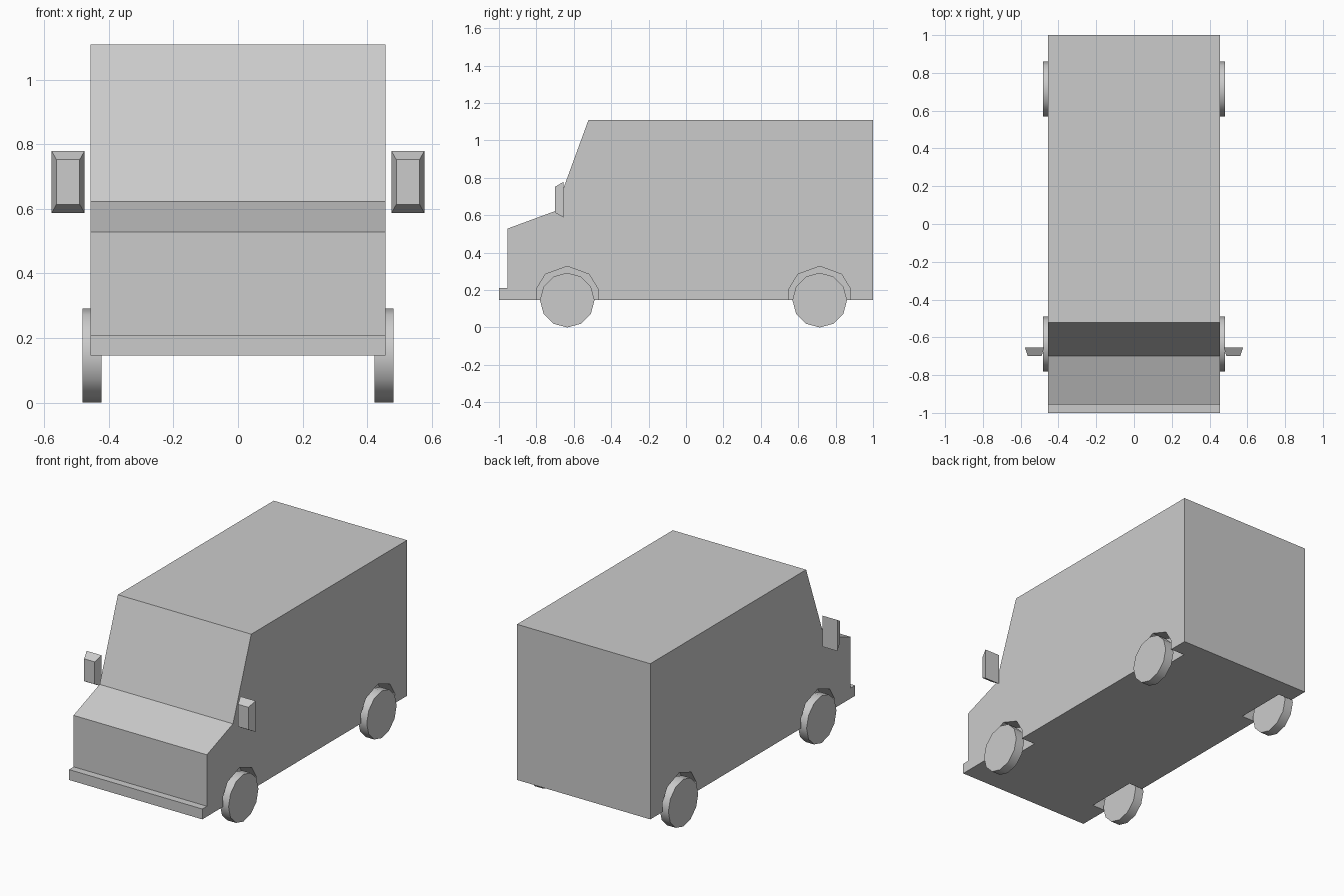
import bpy, bmesh, math

if "Cube" in bpy.data.objects:
    bpy.data.objects.remove(bpy.data.objects["Cube"])


def make_object(name, bm):
    bmesh.ops.recalc_face_normals(bm, faces=bm.faces)
    mesh = bpy.data.meshes.new(name)
    bm.to_mesh(mesh)
    bm.free()
    obj = bpy.data.objects.new(name, mesh)
    bpy.context.collection.objects.link(obj)
    return obj


def prism(name, profile, x0, x1):
    """Extrude a (y, z) profile from x0 to x1."""
    bm = bmesh.new()
    face = bm.faces.new([bm.verts.new((x0, y, z)) for y, z in profile])
    ext = bmesh.ops.extrude_face_region(bm, geom=[face])
    for v in ext["geom"]:
        if isinstance(v, bmesh.types.BMVert):
            v.co.x = x1
    return make_object(name, bm)


# Van body with bumper step, bonnet and sloping windscreen
body = prism("van_body", [
    (-1, 0.146), (-1, 0.21), (-0.955, 0.21), (-0.955, 0.528),
    (-0.70, 0.622), (-0.522, 1.108), (1, 1.108), (1, 0.146)], -0.456, 0.456)

AXLES = {"front": -0.635, "rear": 0.715}
ARCH = [(-0.165, 0.05), (-0.165, 0.205), (-0.117, 0.284), (0, 0.327),
        (0.117, 0.284), (0.165, 0.205), (0.165, 0.05)]

for end, axle_y in AXLES.items():
    for side, s in (("right", 1), ("left", -1)):
        # Wheel arch recess
        cutter = prism(f"{end}_{side}_arch_cutter",
                       [(axle_y + y, z) for y, z in ARCH], s * 0.36, s * 0.6)
        cutter.hide_render = True
        cutter.hide_set(True)
        mod = body.modifiers.new("wheel_arch", "BOOLEAN")
        mod.operation = "DIFFERENCE"
        mod.solver = "EXACT"
        mod.object = cutter

        # Twelve-sided wheel
        bpy.ops.mesh.primitive_cylinder_add(
            vertices=12, radius=0.146, depth=0.059,
            location=(s * 0.4525, axle_y, 0.146), rotation=(0, math.pi / 2, 0))
        bpy.context.object.name = f"{end}_{side}_wheel"
        bpy.ops.object.shade_smooth_by_angle(angle=math.radians(40))

# Wing mirrors, tapering towards the front
for side, s in (("right", 1), ("left", -1)):
    bm = bmesh.new()
    bmesh.ops.create_cube(bm, size=1)
    for v in bm.verts:
        front = v.co.y < 0
        half_x, half_z = (0.036, 0.069) if front else (0.051, 0.096)
        v.co = (s * 0.526 + math.copysign(half_x, v.co.x),
                -0.70 if front else -0.654,
                0.683 + math.copysign(half_z, v.co.z))
    make_object(f"{side}_mirror", bm)
